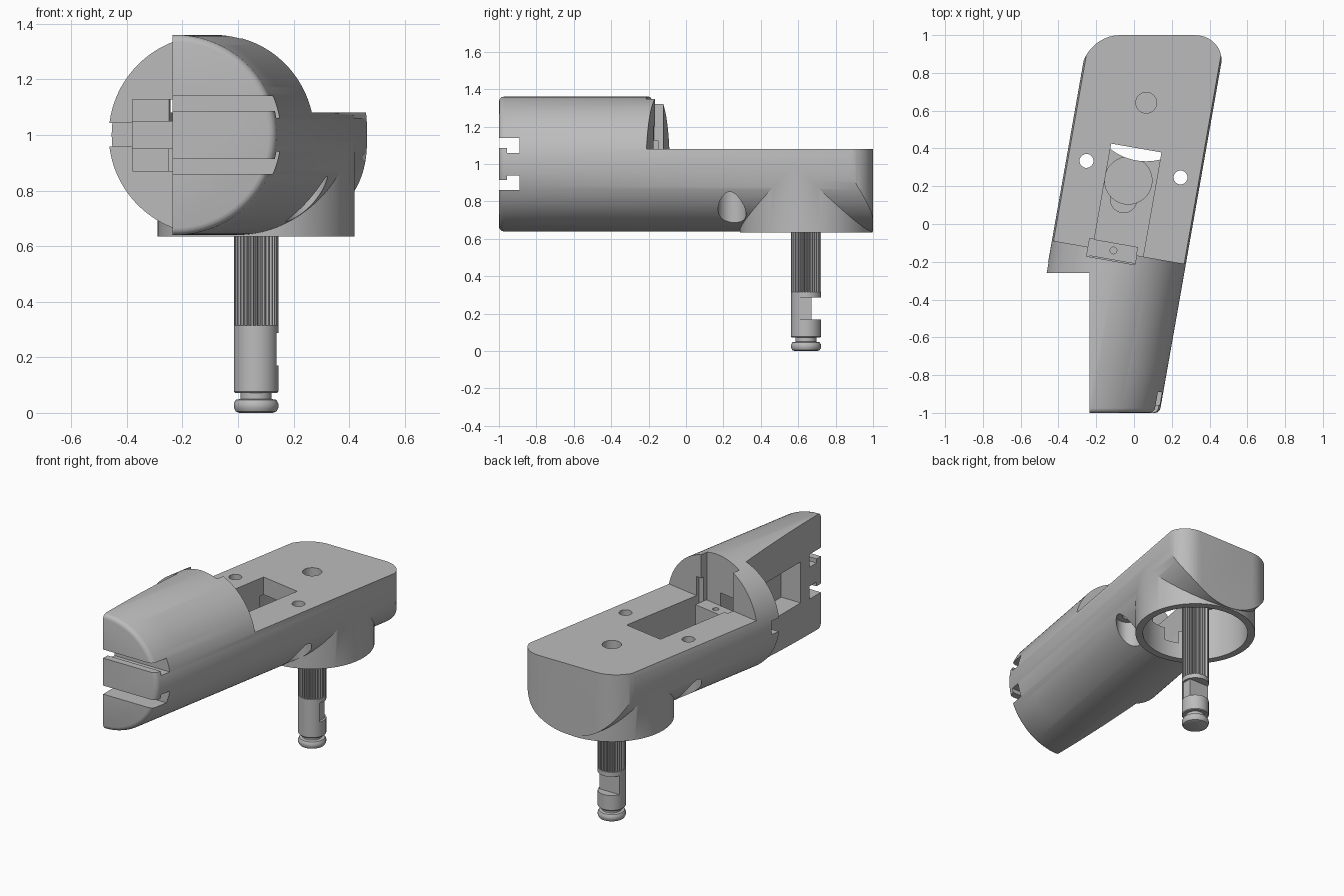
import bpy, bmesh, math
from mathutils import Matrix, Vector

old = bpy.data.objects.get("Cube")
if old:
    bpy.data.objects.remove(old, do_unlink=True)

grey = bpy.data.materials.new("plain_grey")
grey.use_nodes = True
grey.diffuse_color = (0.5, 0.5, 0.5, 1)
grey.node_tree.nodes["Principled BSDF"].inputs["Base Color"].default_value = (0.5, 0.5, 0.5, 1)

TILT = math.radians(10)
# Frame of the slanted barrel: local y runs along its axis
LOCAL = Matrix.Translation((-0.08, -0.15, 0)) @ Matrix.Rotation(-TILT, 4, "Z")
AXIS_Z, RADIUS = 1.0, 0.36
POST = (0.065, 0.642)


def make(name, bm, matrix=Matrix()):
    bm.transform(matrix)
    bmesh.ops.recalc_face_normals(bm, faces=bm.faces)
    mesh = bpy.data.meshes.new(name)
    bm.to_mesh(mesh)
    bm.free()
    mesh.materials.append(grey)
    obj = bpy.data.objects.new(name, mesh)
    bpy.context.collection.objects.link(obj)
    return obj


def box(name, xs, ys, zs, matrix=Matrix()):
    bm = bmesh.new()
    bmesh.ops.create_cube(bm, size=1)
    for v in bm.verts:
        v.co = [lim[0] if c < 0 else lim[1] for c, lim in zip(v.co, (xs, ys, zs))]
    return make(name, bm, matrix)


def rod(name, start, end, r, segs=48, matrix=Matrix()):
    a, b = Vector(start), Vector(end)
    bm = bmesh.new()
    bmesh.ops.create_cone(bm, cap_ends=True, segments=segs, radius1=r, radius2=r, depth=(b - a).length)
    turn = (b - a).to_track_quat("Z", "Y").to_matrix().to_4x4()
    return make(name, bm, matrix @ Matrix.Translation((a + b) / 2) @ turn)


def prism(name, points, z0, z1):
    bm = bmesh.new()
    face = bm.faces.new([bm.verts.new((x, y, z0)) for x, y in points])
    ext = bmesh.ops.extrude_face_region(bm, geom=[face])
    bmesh.ops.translate(bm, vec=(0, 0, z1 - z0), verts=[g for g in ext["geom"] if isinstance(g, bmesh.types.BMVert)])
    return make(name, bm)


def activate(obj):
    bpy.ops.object.select_all(action="DESELECT")
    obj.select_set(True)
    bpy.context.view_layer.objects.active = obj


def combine(obj, tool, operation="DIFFERENCE"):
    activate(obj)
    mod = obj.modifiers.new("cut", "BOOLEAN")
    mod.operation, mod.solver, mod.object = operation, "EXACT", tool
    bpy.ops.object.modifier_apply(modifier=mod.name)
    bpy.data.objects.remove(tool, do_unlink=True)


def bevel_edges(obj, rule, size, segs):
    bm = bmesh.new()
    bm.from_mesh(obj.data)
    edges = [e for e in bm.edges if rule(*[v.co for v in e.verts])]
    bmesh.ops.bevel(bm, geom=edges, offset=size, segments=segs, profile=0.5, affect="EDGES")
    bm.to_mesh(obj.data)
    bm.free()


def side_x(c, y):
    return -0.08 + c / math.cos(TILT) + (y + 0.15) * math.tan(TILT)


# Barrel trimmed by a plan outline with rounded back corners and a stepped front
body = rod("body", (0, -1.4, AXIS_Z), (0, 1.6, AXIS_Z), RADIUS, 128, LOCAL)
W = 0.363
plan = [(-0.235, -1), (side_x(W, -1), -1), (side_x(W, 1), 1),
        (side_x(-W, 1), 1), (side_x(-W, -0.26), -0.26), (-0.235, -0.26)]
outline = prism("outline", plan, 0.5, 1.5)
bevel_edges(outline, lambda a, b: abs(a.z - b.z) > 0.5 and a.y > 0.9, 0.17, 10)
combine(body, outline, "INTERSECT")
bevel_edges(body, lambda a, b: max(a.y, b.y) < -0.999 and max(a.x, b.x) > -0.234, 0.025, 3)

# Flat deck behind the dome, round base below
combine(body, box("deck_cut", (-1, 1), (0, 2), (1.08, 1.6), LOCAL))
combine(body, rod("base", (*POST, 0.635), (*POST, 1.0), 0.354, 96), "UNION")
combine(body, rod("lip_cut", (*POST, 0.5), (*POST, 0.66), 0.33, 96))
combine(body, rod("cavity", (*POST, 0.55), (*POST, 0.97), 0.31, 96))

# Deck pocket, wells in its floor and slot in the dome wall
combine(body, box("pocket", (-0.14, 0.13), (-0.02, 0.56), (0.82, 1.2), LOCAL))
combine(body, rod("well", (-0.03, 0.23, 0.74), (-0.03, 0.23, 0.9), 0.125))
combine(body, rod("small_well", (-0.055, 0.13, 0.76), (-0.055, 0.13, 0.9), 0.07))
combine(body, box("wall_slot", (-0.165, 0.095), (-0.05, 0.045), (0.83, 1.5), LOCAL))

# Deck screw holes, counterbored from below
for x in (-0.253, 0.253):
    combine(body, rod("hole", (x, 0.447, 0.5), (x, 0.447, 1.3), 0.037, 24, LOCAL))
    combine(body, rod("bore", (x, 0.447, 0.5), (x, 0.447, 0.86), 0.075, 40, LOCAL))
combine(body, rod("post_hole", (*POST, 1.0), (*POST, 1.2), 0.055))

# Front screw holes and the slots that leave a T-shaped tongue
for s in (-1, 1):
    z = AXIS_Z + s * 0.248
    combine(body, rod("hole", (-0.5, -0.71, z), (0.5, -0.71, z), 0.037, 24))
    combine(body, rod("bore", (-0.02, -0.71, z), (0.5, -0.71, z), 0.075, 40))
    for ys, inner in (((-1.1, -0.89), 0.086), ((-0.957, -0.89), 0.06)):
        zs = sorted((AXIS_Z + s * inner, AXIS_Z + s * 0.14))
        combine(body, box("tongue_gap", (-0.6, 0.6), ys, zs))
combine(body, rod("tongue_scoop", (-0.235, -1.1, 1), (-0.235, -0.89, 1), 0.1))

# Channel in the flat mating face and its continuation into the step
combine(body, rod("axle_groove", (-0.235, -0.92, 1), (-0.235, -0.3, 1), 0.055))
combine(body, box("channel", (-0.3, -0.1), (-0.8, -0.3), (0.87, 1.127)))
combine(body, box("step_pocket", (-0.38, -0.1), (-0.32, -0.15), (0.87, 1.127)))
combine(body, box("step_slot", (-0.6, -0.36), (-0.4, -0.2), (0.958, 1.042)))

# Blocks inside the step pocket and dome slot
inner_block = box("inner_block", (-0.38, -0.235), (-0.24, -0.14), (0.95, 1.05))
slot_block = box("slot_block", (-0.165, 0.095), (-0.045, 0.045), (0.825, 1.05), LOCAL)
combine(slot_block, rod("pin_hole", (-0.03, 0.005, 0.95), (-0.03, 0.005, 1.2), 0.018, 20, LOCAL))

# Splined shaft
teeth = 32
ring = []
for i in range(teeth * 4):
    r = 0.08 if i % 4 < 2 else 0.07
    a = math.tau * i / (teeth * 4)
    ring.append((POST[0] + r * math.cos(a), POST[1] + r * math.sin(a)))
splined_shaft = prism("splined_shaft", ring, 0.31, 0.99)

# Turned lower end with foot, neck groove and bayonet slot
bm = bmesh.new()
profile = [(0, 0), (0.06, 0), (0.073, 0.005), (0.08, 0.018), (0.08, 0.034), (0.073, 0.047),
           (0.056, 0.05), (0.056, 0.072), (0.076, 0.072), (0.08, 0.077), (0.08, 0.315), (0, 0.315)]
verts = [bm.verts.new((r, 0, z)) for r, z in profile]
edges = [bm.edges.new(pair) for pair in zip(verts, verts[1:])]
bmesh.ops.spin(bm, geom=verts + edges, cent=(0, 0, 0), axis=(0, 0, 1), angle=math.tau, steps=48)
bmesh.ops.remove_doubles(bm, verts=bm.verts, dist=0.0005)
shaft_tip = make("shaft_tip", bm, Matrix.Translation((*POST, 0)))
combine(shaft_tip, box("bayonet_cut", (-0.1, 0.3), (0.672, 0.8), (0.17, 0.287)))
combine(shaft_tip, box("bayonet_flat", (0.13, 0.3), (0.61, 0.7), (0.17, 0.287)))

for part in (body, inner_block, slot_block, splined_shaft, shaft_tip):
    activate(part)
    bpy.ops.object.shade_smooth_by_angle(angle=math.radians(30))
